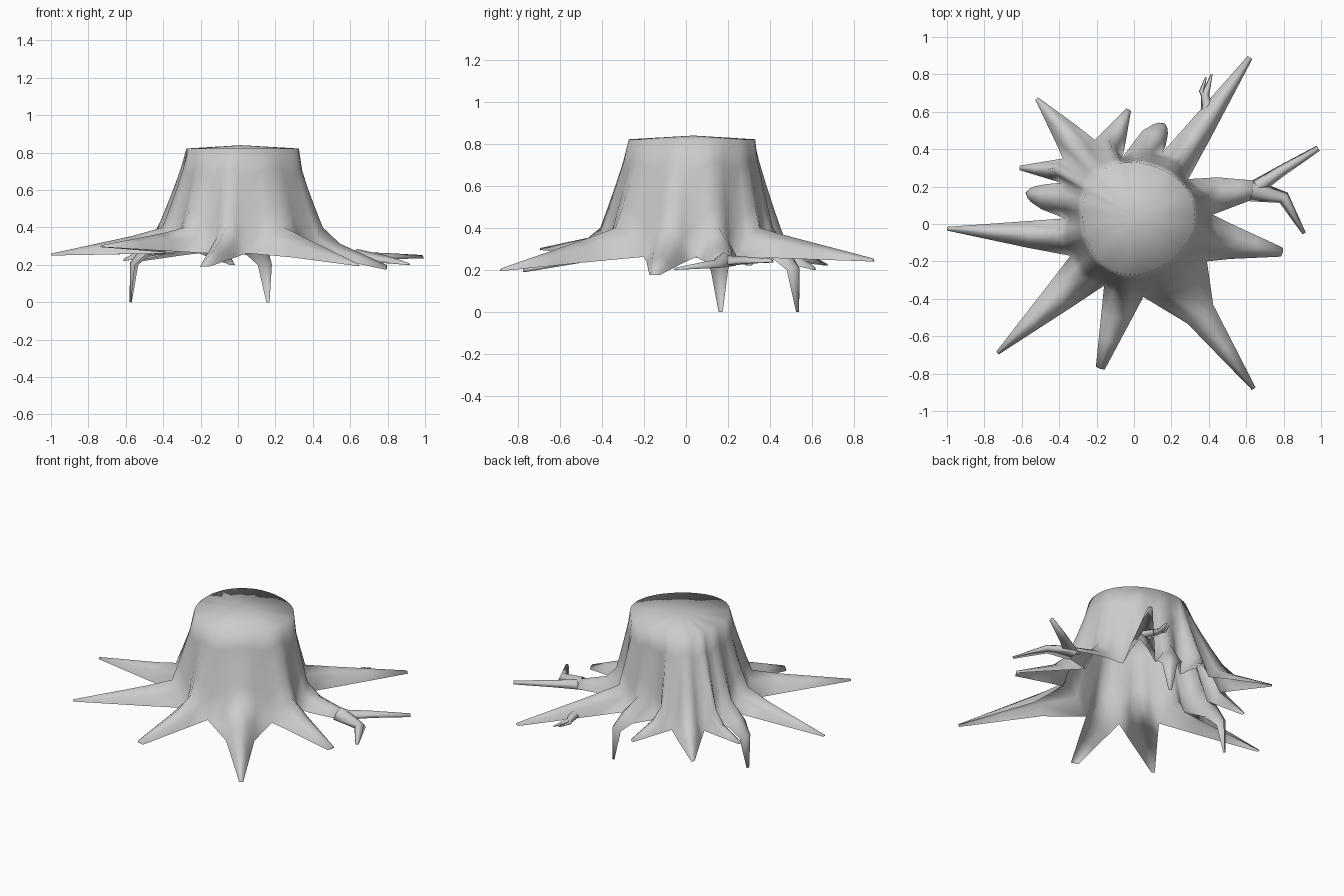
import bpy, bmesh, math
from mathutils import Vector

if "Cube" in bpy.data.objects:
    bpy.data.objects.remove(bpy.data.objects["Cube"])

UP = Vector((0, 0, 1))
CENTRE = Vector((0.015, 0.035, 0))
HEM_Z, RIDGE_Z, TOP_Z = 0.262, 0.40, 0.822

# each root, counter-clockwise: hem valley before it, tip position, tip half width
ROOTS = [
    ((.39, -.20), (.79, -.15, .175), .025),
    ((.42, .05), (.68, .19, .22), .04),
    ((.29, .24), (.62, .89, .24), .015),
    ((.15, .38), (.16, .53, 0), .01),
    ((-.06, .36), (-.03, .61, .20), .015),
    ((-.21, .45), (-.52, .67, .22), .01),
    ((-.38, .35), (-.61, .30, .22), .012),
    ((-.39, .22), (-.57, .165, 0), .01),
    ((-.37, .03), (-1, -.025, .25), .01),
    ((-.34, -.17), (-.73, -.69, .295), .01),
    ((-.16, -.33), (-.18, -.77, .19), .025),
    ((.05, -.39), (.64, -.88, .195), .012),
]


def flat(v):
    return Vector((v.x, v.y, 0))


def arch(p, d, hw, h):
    """Inverted-U section across direction d, from right edge to left edge."""
    side = d.cross(UP).normalized()
    up = side.cross(d).normalized()
    return [p + side * hw * a + up * h * b
            for a, b in ((1, 0), (.62, .62), (0, 1), (-.62, .62), (-1, 0))]


def sections(path, widths, heights):
    """Arched sections along a path, each turned to the local direction."""
    out = []
    for i, p in enumerate(path):
        d = path[min(i + 1, len(path) - 1)] - path[max(i - 1, 0)]
        out.append(arch(p, d, widths[i], heights[i]))
    return out


def bridge(bm, a, b):
    for i in range(len(a) - 1):
        bm.faces.new((a[i], a[i + 1], b[i + 1], b[i]))


def finish(bm, name):
    bmesh.ops.recalc_face_normals(bm, faces=bm.faces)
    for f in bm.faces:
        f.smooth = True
    me = bpy.data.meshes.new(name)
    bm.to_mesh(me)
    bm.free()
    bpy.context.collection.objects.link(bpy.data.objects.new(name, me))


def rootlet(name, points, w0, w1):
    """Closed tapering side root."""
    bm = bmesh.new()
    path = [Vector(p) for p in points]
    widths = [w0 + (w1 - w0) * i / (len(path) - 1) for i in range(len(path))]
    prev = None
    for sec in sections(path, widths, [w * 1.1 for w in widths]):
        cur = [bm.verts.new(p) for p in sec]
        if prev:
            bridge(bm, prev + prev[:1], cur + cur[:1])
        prev = cur
    bm.faces.new(prev)
    finish(bm, name)


# hem ring: valley, flank, ridge and flank for every root
n = len(ROOTS)
valleys = [Vector((*r[0], HEM_Z)) for r in ROOTS]
hem = []
for i, (_, tip, _) in enumerate(ROOTS):
    a, b = valleys[i], valleys[(i + 1) % n]
    mid = (a + b) / 2
    out = flat(Vector(tip) - mid).normalized() + flat(mid - CENTRE).normalized()
    ridge = mid + out * .025
    ridge.z = RIDGE_Z
    flanks = [v.lerp(ridge, .5) + UP * .015 for v in (a, b)]
    hem += [a, flanks[0], ridge, flanks[1]]

# trunk walls rising from the hem to the cut top
bm = bmesh.new()
rows = [[bm.verts.new(p) for p in hem]]
for s in (.75, .5, .25, 0):
    row = []
    for p in hem:
        d = flat(p - CENTRE)
        rim = .300 + .012 * math.sin(3 * math.atan2(d.y, d.x) + 1)
        r = rim + (d.length - rim) * s ** 1.15
        row.append(bm.verts.new(CENTRE + d.normalized() * r + UP * (TOP_Z + (p.z - TOP_Z) * s)))
    rows.append(row)

# gently domed cut top, shaded smoothly into the walls
top = bm.verts.new(CENTRE + UP * (TOP_Z + .018))
for lo, hi in zip(rows, rows[1:]):
    bridge(bm, lo + lo[:1], hi + hi[:1])
for a, b in zip(rows[-1], rows[-1][1:] + rows[-1][:1]):
    bm.faces.new((a, b, top))

# roots flowing out of the hem, open underneath; tips at z = 0 bend down into spikes
ring = rows[0] + rows[0][:1]
for i, (_, tip, tip_w) in enumerate(ROOTS):
    prev = ring[4 * i:4 * i + 5]
    start, tip = (prev[0].co + prev[4].co) / 2, Vector(tip)
    base_w = min((prev[0].co - prev[4].co).length / 2, .12)
    base_h = .06 + .12 * flat(tip - start).length
    path, widths, heights = [start], [base_w], [0]
    for t in (.32, .62, 1):
        p = start.lerp(tip, t)
        if tip.z == 0:
            p = start.lerp(tip, 1 - (1 - t) ** 2)
            p.z = HEM_Z * (1 - t ** 3)
        path.append(p)
        widths.append(tip_w * t + base_w * (1 - t))
        heights.append(tip_w * t + base_h * (1 - t))
    for sec in sections(path, widths, heights)[1:]:
        cur = [bm.verts.new(p) for p in sec]
        bridge(bm, prev, cur)
        prev = cur
    bm.faces.new(prev)
finish(bm, "stump")

# forked ends of the right root and the small twig on the back root
rootlet("right_root_outer_fork", [(.63, .18, .22), (.79, .285, .23), (.985, .405, .235)], .045, .016)
rootlet("right_root_front_fork", [(.63, .18, .22), (.80, .14, .21), (.91, -.05, .20)], .06, .01)
rootlet("back_root_twig", [(.40, .58, .26), (.38, .69, .25), (.415, .80, .25)], .04, .005)
rootlet("back_root_prong", [(.39, .66, .255), (.36, .71, .25), (.385, .785, .25)], .02, .005)
